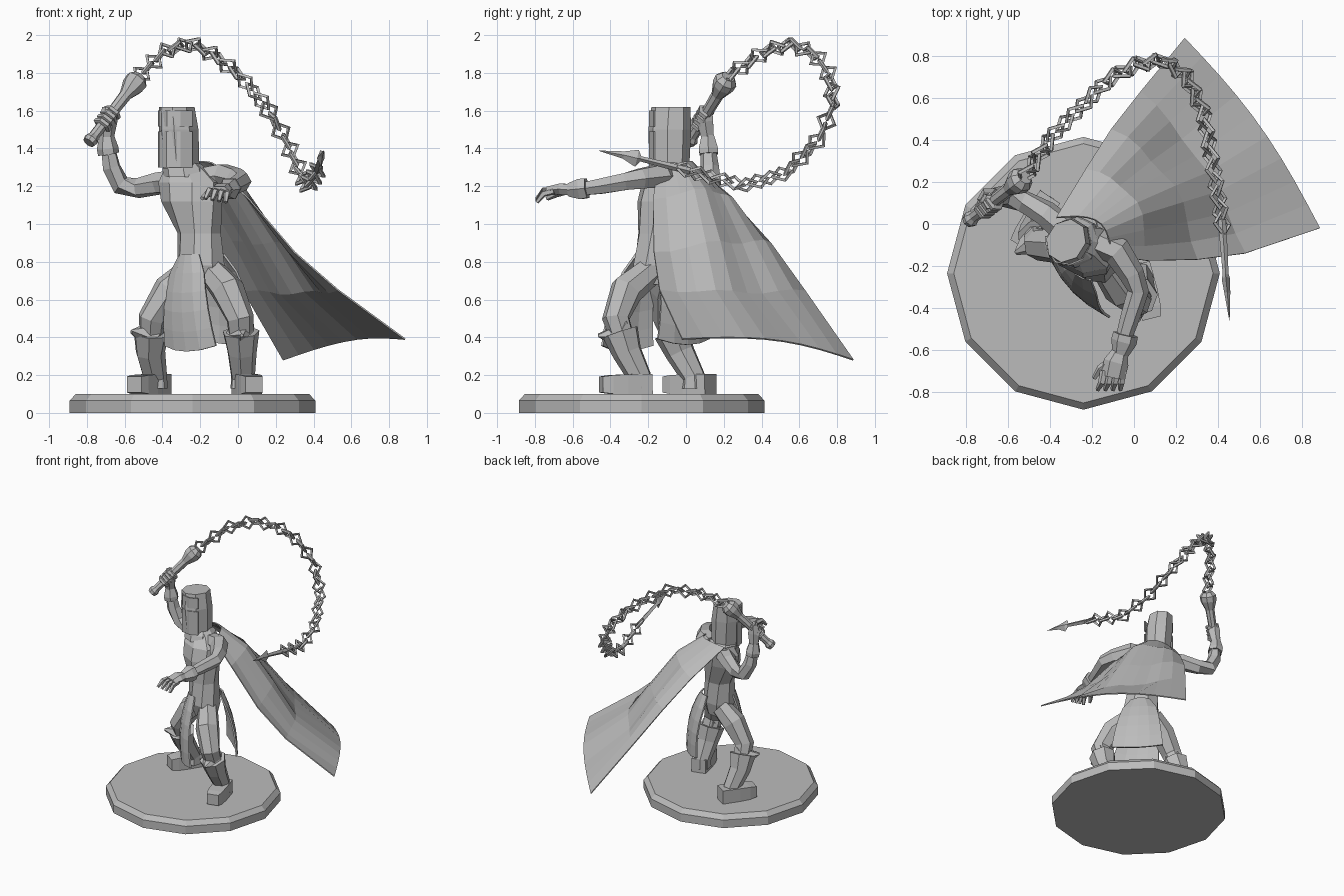
import bpy, bmesh, math
from mathutils import Vector as V, Matrix, Quaternion

cube = bpy.data.objects.get("Cube")
if cube:
    bpy.data.objects.remove(cube)

mat = bpy.data.materials.new("stone grey")
mat.use_nodes = True
GREY = (0.5, 0.5, 0.5, 1)
mat.diffuse_color = GREY
mat.node_tree.nodes["Principled BSDF"].inputs["Base Color"].default_value = GREY


def finish(name, bm):
    bmesh.ops.recalc_face_normals(bm, faces=bm.faces)
    mesh = bpy.data.meshes.new(name)
    bm.to_mesh(mesh)
    bm.free()
    mesh.materials.append(mat)
    ob = bpy.data.objects.new(name, mesh)
    bpy.context.collection.objects.link(ob)
    return ob


def skin(name, rings, closed=True):
    """Bridge rows of points; closed rows also get end caps."""
    bm = bmesh.new()
    rows = [[bm.verts.new(p) for p in r] for r in rings]
    n = len(rows[0])
    for a, b in zip(rows, rows[1:]):
        for i in range(n if closed else n - 1):
            j = (i + 1) % n
            bm.faces.new((a[i], a[j], b[j], b[i]))
    if closed:
        bm.faces.new(rows[0])
        bm.faces.new(rows[-1])
    return finish(name, bm)


def tube(name, pts, radii, n=6, ref=(0, 0, 1), turn=0.0):
    """Loft along a path; a radius may be (sideways, other)."""
    pts = [V(p) for p in pts]
    rings = []
    for i, p in enumerate(pts):
        t = (pts[min(i + 1, len(pts) - 1)] - pts[max(i - 1, 0)]).normalized()
        side = t.cross(V(ref)).normalized()
        up = side.cross(t)
        r = radii[i]
        a, b = r if isinstance(r, tuple) else (r, r)
        angs = [math.tau * k / n + turn for k in range(n)]
        rings.append([p + side * a * math.cos(k) + up * b * math.sin(k) for k in angs])
    return skin(name, rings)


def stack(name, rows, n=8):
    """Horizontal elliptical rings: z, cx, cy, half width, half depth, turn in degrees."""
    rings = []
    for z, cx, cy, a, b, deg in rows:
        q = Matrix.Rotation(math.radians(deg), 3, 'Z')
        rings.append([q @ V((a * math.cos(math.tau * (k + .5) / n),
                             b * math.sin(math.tau * (k + .5) / n), 0)) + V((cx, cy, z))
                      for k in range(n)])
    return skin(name, rings)


def sheet(name, rows, thick):
    ob = skin(name, rows, closed=False)
    m = ob.modifiers.new("thickness", 'SOLIDIFY')
    m.thickness = thick
    m.offset = 0
    return ob


# Twelve-sided base
tube("base", [(-.241, -.235, z) for z in (0, .065, .1)], [.65, .65, .618], 12, ref=(0, 1, 0))

# Torso, twisted from hips to shoulders
stack("torso", [(.68, -.19, -.15, .12, .09, -45), (.78, -.195, -.155, .14, .12, -45),
                (.95, -.205, -.145, .122, .108, -38), (1.12, -.245, -.12, .17, .13, -28),
                (1.22, -.255, -.1, .175, .125, -25), (1.29, -.275, -.075, .12, .09, -25),
                (1.35, -.3, -.07, .06, .06, -25)])
stack("collar", [(1.25, -.275, -.085, .12, .125, -25), (1.295, -.285, -.08, .115, .115, -25),
                 (1.325, -.29, -.075, .085, .085, -25)])

# Helmet with face plates above and below the eye slit
FACE = math.radians(-122)
stack("helmet", [(1.305, -.302, -.088, .096, .11, -32), (1.5, -.314, -.086, .103, .118, -32),
                 (1.62, -.324, -.08, .092, .108, -32)])


def face_plate(name, z0, z1, ridge):
    rows = []
    for z in (z0, z1):
        row = []
        for k in range(-2, 3):
            a = FACE + k * math.radians(36)
            r = .11 + (ridge if k == 0 else 0)
            row.append(V((-.313 + r * math.cos(a), -.083 + r * math.sin(a), z)))
        rows.append(row)
    sheet(name, rows, .008)


face_plate("lower_face_plate", 1.3, 1.49, .008)
face_plate("brow_plate", 1.515, 1.6, .004)

# Front and back skirt flaps
F, S = V((-.707, -.707, 0)), V((.707, -.707, 0))


def flap(name, top, bottom, bulge):
    rows = []
    for i in range(6):
        s = i / 5
        c = V(top).lerp(V(bottom), s) + F * bulge * math.sin(math.pi * s)
        w = .07 + .12 * math.sqrt(s)
        rows.append([c + S * w * u + F * bulge * (1 - u * u) + V((0, 0, .03 * u * u * s))
                     for u in (-1, -.5, 0, .5, 1)])
    sheet(name, rows, .012)


flap("front_skirt_flap", (-.255, -.215, .84), (-.25, -.31, .325), .03)
flap("back_skirt_flap", (-.125, -.075, .84), (-.045, -.015, .36), -.03)


# Legs and boots
def leg(side, hip, thigh, knee, shin, ankle, heel, toe, tip):
    tube(side + "_leg", [hip, thigh, knee, shin, ankle], [.075, .09, .075, .06, .05],
         7, ref=(.5, .5, .1))
    cuff = V(knee).lerp(V(shin), .4)
    tube(side + "_boot_shaft", [cuff, shin, ankle, V(ankle) - V((0, 0, .06))],
         [.1, .08, .065, .068], 7, ref=(.5, .5, .1))
    h, t = V(heel), V(toe)
    tube(side + "_boot_foot", [h, h.lerp(t, .5), h.lerp(t, .8), t],
         [(.08, .078), (.085, .075), (.08, .07), (.065, .06)], 4, turn=math.pi / 4)
    tube(side + "_knee_guard", [shin, cuff, tip], [.055, .085, .01], 5, ref=(.5, .5, .1))


leg("left", (-.14, -.19, .75), (-.055, -.315, .65), (.01, -.37, .5), (.02, -.31, .32),
    (.025, -.245, .19), (.02, -.19, .152), (.085, -.45, .15), (.02, -.465, .41))
leg("right", (-.25, -.09, .75), (-.36, -.1, .65), (-.455, -.1, .5), (-.465, -.03, .32),
    (-.44, .04, .19), (-.4, .13, .152), (-.55, -.1, .15), (-.565, -.14, .43))

# Arms with gauntlet cuffs
tube("left_arm", [(-.17, -.09, 1.24), (-.08, -.13, 1.255), (-.01, -.24, 1.24), (.02, -.32, 1.225),
                  (-.02, -.45, 1.2), (-.06, -.58, 1.18)], [.068, .07, .06, .052, .046, .036])
tube("left_cuff", [(-.04, -.525, 1.19), (-.048, -.56, 1.185), (-.065, -.62, 1.18)],
     [.06, .062, .04])
tube("right_arm", [(-.34, -.02, 1.22), (-.42, .05, 1.215), (-.53, .11, 1.19), (-.62, .135, 1.205),
                   (-.67, .125, 1.3), (-.695, .115, 1.44)],
     [.068, .062, .054, .054, .05, .036], ref=(-.4, .9, .1))
tube("right_cuff", [(-.685, .12, 1.37), (-.69, .118, 1.4), (-.695, .115, 1.47)],
     [.056, .058, .038], ref=(0, 1, 0))

# Open left hand
tube("left_palm", [(-.063, -.6, 1.18), (-.085, -.66, 1.185), (-.1, -.73, 1.175)],
     [(.036, .034), (.06, .034), (.058, .026)])
for k in range(4):
    x = -.05 - .031 * k
    tube("left_finger", [(x, -.7, 1.175), (x - .01, -.755, 1.16 + .006 * k),
                         (x - .015 - .005 * k, -.79, 1.115 + .006 * k)], [.019, .018, .011], 5)
tube("left_thumb", [(-.1, -.65, 1.175), (-.16, -.69, 1.16), (-.19, -.735, 1.135)],
     [.024, .02, .012], 5)

# Flail handle with a flared head
A, B = V((-.79, .015, 1.43)), V((-.52, .225, 1.78))
AXIS = (B - A).normalized()
tube("handle", [A.lerp(B, s) for s in (0, .05, .1, .5, .72, .86, .94, 1)],
     [.034, .04, .029, .031, .034, .06, .062, .038], 8)

# Right hand gripping the handle
GRIP = A.lerp(B, .36)
tube("right_palm", [(-.695, .115, 1.45), GRIP + V((.005, .01, -.01)), GRIP + V((.01, .015, .06))],
     [.036, .05, .036], ref=(0, 1, 0))
X = AXIS.cross(V((0, 0, 1))).normalized()
Y = X.cross(AXIS)
for k in range(4):
    c = GRIP + AXIS * (.03 * k - .045)
    arc = [math.radians(d) for d in (-60, 0, 60, 120, 190)]
    tube("right_finger", [c + (X * math.cos(a) + Y * math.sin(a)) * .04 for a in arc],
         [.016, .016, .016, .015, .01], 5, ref=AXIS)

# Chain of square links along a swinging path
path = [V(p) for p in ((-.51, .24, 1.795), (-.39, .42, 1.915), (-.25, .56, 1.955), (-.12, .69, 1.89),
                       (.01, .76, 1.785), (.14, .78, 1.635), (.25, .705, 1.45), (.33, .53, 1.27),
                       (.37, .31, 1.205), (.4, .14, 1.245), (.42, 0, 1.285))]
lens = [(b - a).length for a, b in zip(path, path[1:])]


def along(d):
    for a, b, l in zip(path, path[1:], lens):
        if d <= l:
            return a.lerp(b, d / l), (b - a).normalized()
        d -= l
    return path[-1], (path[-1] - path[-2]).normalized()


bpy.ops.mesh.primitive_torus_add(major_segments=4, minor_segments=4,
                                 major_radius=.048, minor_radius=.011)
link = bpy.context.object
link.data.materials.append(mat)
COUNT = 32
for i in range(COUNT):
    ob = link if i == 0 else bpy.data.objects.new("chain_link", link.data)
    if i:
        bpy.context.collection.objects.link(ob)
    ob.name = "chain_link"
    p, t = along(sum(lens) * i / (COUNT - 1))
    q = t.to_track_quat('X', 'Z') @ Quaternion((1, 0, 0), math.radians(45 + 90 * (i % 2)))
    ob.matrix_world = Matrix.Translation(p) @ q.to_matrix().to_4x4() @ Matrix.Diagonal((1.15, 1, 1, 1))

# Barbed spear point at the chain's end
tube("chain_spear", [(.42, .02, 1.28), (.425, -.06, 1.3), (.437, -.24, 1.345), (.438, -.26, 1.348),
                     (.445, -.33, 1.365), (.455, -.46, 1.388)],
     [.018, .018, .014, (.02, .046), (.014, .02), .001], 4)

# Billowing cape between its two side edges
right_edge = [(-.37, .03, 1.31), (-.23, .26, 1.105), (-.11, .45, .895), (.03, .63, .645), (.24, .885, .28)]
left_edge = [(-.11, -.15, 1.29), (.06, -.175, 1.13), (.3, -.17, .85), (.53, -.14, .65), (.885, -.02, .39)]
billow = [(.07, .07, .03), (.08, .08, .06), (.07, .07, .03), (.04, .04, -.01), (.035, .035, .05)]
rows = []
for i, (r, l, b) in enumerate(zip(right_edge, left_edge, billow)):
    row = []
    for k in range(10):
        u = k / 9
        wave = .02 * math.sin(4 * math.pi * u) * math.sin(math.pi * i / 4)
        row.append(V(r).lerp(V(l), u) + V(b) * math.sin(math.pi * u) + V((.5, .4, .7)) * wave)
    rows.append(row)
sheet("cape", rows, .008)
